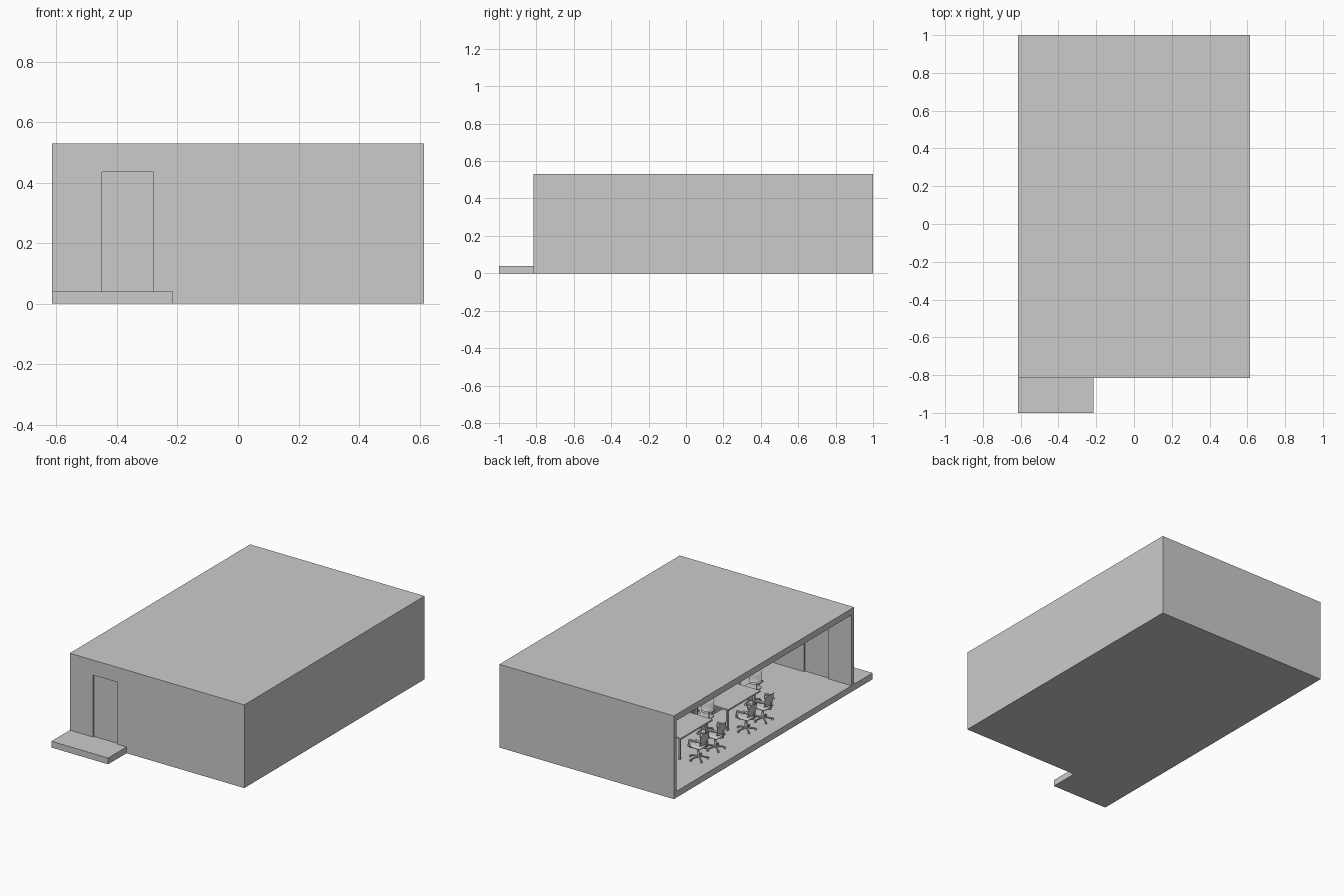
import bpy, bmesh, math
from mathutils import Vector, Matrix

if "Cube" in bpy.data.objects:
    bpy.data.objects.remove(bpy.data.objects["Cube"])

FLOOR = 0.04


def add_box(bm, lo, hi):
    lo, hi = Vector(lo), Vector(hi)
    m = Matrix.Translation((lo + hi) / 2) @ Matrix.Diagonal((*(hi - lo), 1))
    return bmesh.ops.create_cube(bm, size=1, matrix=m)["verts"]


def add_rod(bm, a, b, r1, r2=None, seg=10):
    a, b = Vector(a), Vector(b)
    d = b - a
    m = Matrix.Translation((a + b) / 2) @ d.to_track_quat("Z", "Y").to_matrix().to_4x4()
    bmesh.ops.create_cone(bm, cap_ends=True, segments=seg, radius1=r1,
                          radius2=r1 if r2 is None else r2, depth=d.length, matrix=m)


def to_mesh(name, bm):
    bmesh.ops.recalc_face_normals(bm, faces=bm.faces)
    me = bpy.data.meshes.new(name)
    bm.to_mesh(me)
    bm.free()
    return me


def place(name, me, loc=(0, 0, 0), turn=0):
    ob = bpy.data.objects.new(name, me)
    ob.location = loc
    ob.rotation_euler.z = math.radians(turn)
    bpy.context.collection.objects.link(ob)
    return ob


def boxes(name, *spans):
    bm = bmesh.new()
    for lo, hi in spans:
        add_box(bm, lo, hi)
    return place(name, to_mesh(name, bm))


# Room shell, open on the left side
X, Y0, Y1, TOP, T = 0.615, -0.815, 1.0, 0.53, 0.028
CEIL = TOP - 0.04
boxes("floor_slab", ((-X, Y0, 0), (X, Y1, FLOOR)))
boxes("porch_step", ((-X, -1, 0), (-0.215, Y0, FLOOR)))
boxes("roof_slab", ((-X, Y0, CEIL), (X, Y1, TOP)))
boxes("back_wall", ((-X, Y1 - T, FLOOR), (X, Y1, CEIL)))
boxes("right_wall", ((X - T, Y0 + T, FLOOR), (X, Y1 - T, CEIL)))

# Front wall around the doorway, with a recessed door
D0, D1, DH = -0.45, -0.28, 0.435
boxes("front_wall",
      ((-X, Y0, FLOOR), (D0, Y0 + T, CEIL)),
      ((D1, Y0, FLOOR), (X, Y0 + T, CEIL)),
      ((D0, Y0, DH), (D1, Y0 + T, CEIL)))
boxes("door", ((D0, Y0 + 0.01, FLOOR), (D1, Y0 + 0.018, DH)))


def make_chair():
    """Swivel chair facing +x, standing on z = 0."""
    bm = bmesh.new()
    # Five-star base with castors
    for i in range(5):
        a = math.radians(72 * i)
        c, s = math.cos(a), math.sin(a)
        add_rod(bm, (0, 0, 0.02), (0.055 * c, 0.055 * s, 0.013), 0.006, 0.004, 8)
        p, side = Vector((0.055 * c, 0.055 * s, 0.006)), Vector((-s, c, 0)) * 0.005
        add_rod(bm, p - side, p + side, 0.006)
    # Column and seat mechanism
    add_rod(bm, (0, 0, 0.013), (0, 0, 0.05), 0.008)
    add_rod(bm, (0, 0, 0.05), (0, 0, 0.08), 0.005)
    add_box(bm, (-0.025, -0.018, 0.074), (0.02, 0.018, 0.083))
    # Cushion with rounded edges
    seat = add_box(bm, (-0.045, -0.046, 0.082), (0.05, 0.046, 0.098))
    edges = {e for v in seat for e in v.link_edges}
    bmesh.ops.bevel(bm, geom=list(edges), offset=0.007, segments=3, affect="EDGES", profile=0.5)
    # Back spine
    add_rod(bm, (-0.02, 0, 0.078), (-0.055, 0, 0.084), 0.005)
    add_rod(bm, (-0.055, 0, 0.084), (-0.06, 0, 0.13), 0.005)
    # Curved backrest
    profile = [(-0.046, 0.104), (-0.053, 0.122), (-0.054, 0.142), (-0.059, 0.165), (-0.07, 0.188)]
    half = [0.037, 0.044, 0.044, 0.042, 0.036]
    rows = []
    for (x, z), w in zip(profile, half):
        rows.append([bm.verts.new((x + 0.012 * t * t, w * t, z))
                     for t in (k / 4 for k in range(-4, 5))])
    back = [bm.faces.new((r[i], r[i + 1], q[i + 1], q[i]))
            for r, q in zip(rows, rows[1:]) for i in range(8)]
    bmesh.ops.solidify(bm, geom=back, thickness=0.006)
    # Looped armrests
    for s in (-1, 1):
        path = [(0.015, 0.036 * s, 0.083), (0.018, 0.055 * s, 0.09), (0.03, 0.058 * s, 0.12),
                (0.022, 0.058 * s, 0.134), (-0.03, 0.056 * s, 0.138), (-0.05, 0.044 * s, 0.13)]
        for a, b in zip(path, path[1:]):
            add_rod(bm, a, b, 0.0035, seg=8)
        add_box(bm, (-0.03, 0.058 * s - 0.007, 0.135), (0.024, 0.058 * s + 0.007, 0.142))
    return to_mesh("chair", bm)


chair = make_chair()
ob = place("end_chair_far", chair, (-0.27, 0.71, FLOOR), -90)
bpy.context.view_layer.objects.active = ob
ob.select_set(True)
bpy.ops.object.shade_smooth_by_angle(angle=math.radians(40))

# Two desks, each with two chairs per long side and one at its front end
TX0, TX1, LEN, H = -0.405, -0.135, 0.32, 0.19
for n, y in enumerate((-0.17, 0.31)):
    boxes(f"table_top_{n}", ((TX0, y, H - 0.01), (TX1, y + LEN, H)))
    legs = [((x, yy, FLOOR), (x + 0.012, yy + 0.012, H - 0.01))
            for x in (TX0 + 0.02, TX1 - 0.032) for yy in (y + 0.02, y + LEN - 0.032)]
    boxes(f"table_legs_{n}", *legs)
    mid = (TX0 + TX1) / 2
    boxes(f"table_panel_{n}", ((mid - 0.005, y + 0.03, 0.11), (mid + 0.005, y + LEN - 0.03, H - 0.01)))
    for k, dy in enumerate((0.06, 0.23)):
        place(f"near_chair_{n}_{k}", chair, (-0.465, y + dy, FLOOR), 0)
        place(f"far_chair_{n}_{k}", chair, (-0.075, y + dy, FLOOR), 180)
    place(f"end_chair_{n}", chair, (mid, y - 0.1, FLOOR), 90)
